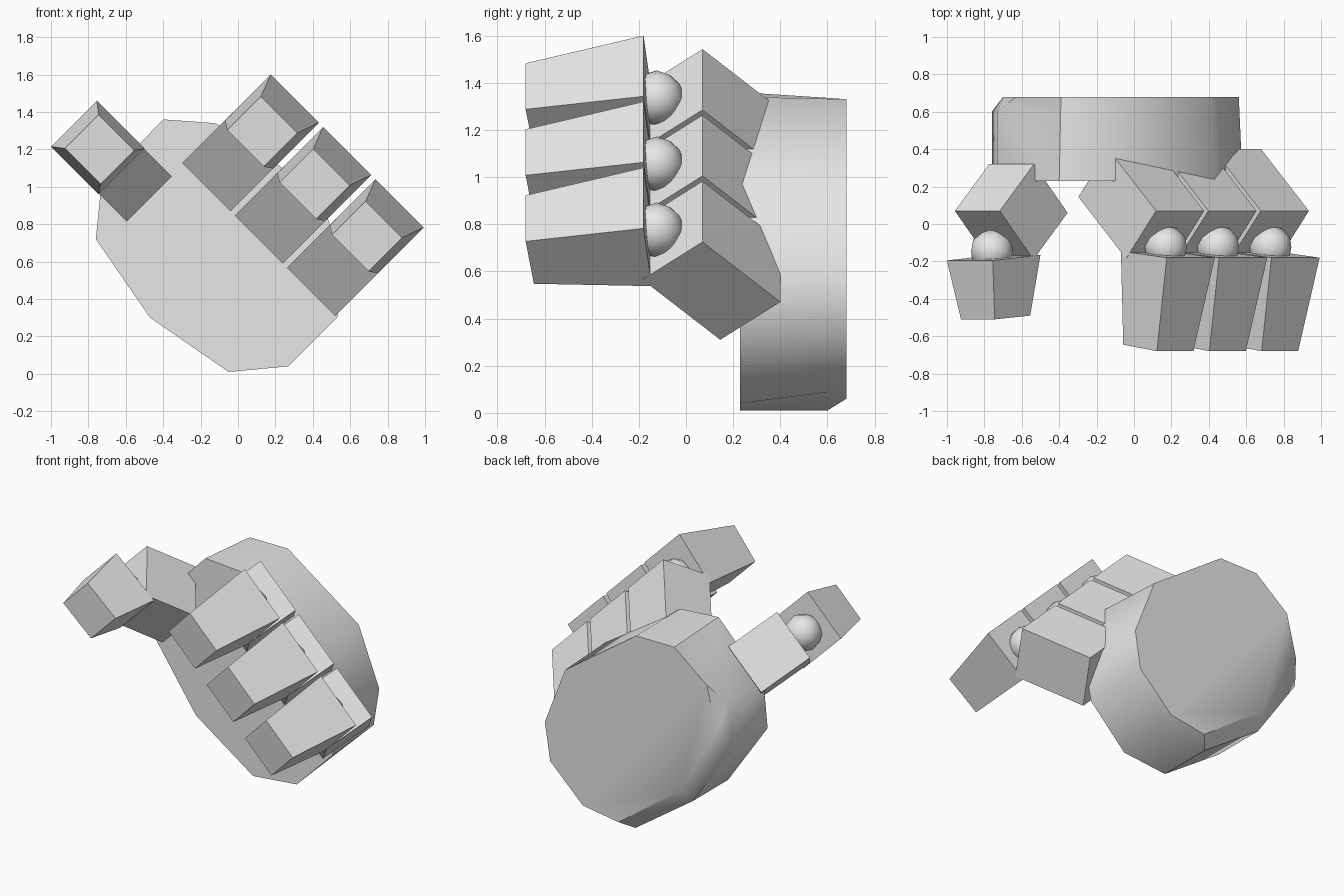
import bpy, bmesh, math
from mathutils import Matrix

cube = bpy.data.objects.get("Cube")
if cube:
    bpy.data.objects.remove(cube, do_unlink=True)

grey = bpy.data.materials.new("plain_grey")
grey.use_nodes = True
grey.diffuse_color = (0.8, 0.8, 0.8, 1)
grey.node_tree.nodes["Principled BSDF"].inputs["Base Color"].default_value = (0.8, 0.8, 0.8, 1)


def finish(name, bm, smooth_angle=None):
    bmesh.ops.recalc_face_normals(bm, faces=bm.faces)
    mesh = bpy.data.meshes.new(name)
    bm.to_mesh(mesh)
    bm.free()
    mesh.materials.append(grey)
    obj = bpy.data.objects.new(name, mesh)
    bpy.context.collection.objects.link(obj)
    if smooth_angle:
        bpy.ops.object.select_all(action='DESELECT')
        obj.select_set(True)
        bpy.context.view_layer.objects.active = obj
        bpy.ops.object.shade_smooth_by_angle(angle=math.radians(smooth_angle))
    return obj


def loft(name, rings, smooth_angle=None):
    """Skin a list of equal-sized rings and cap both ends."""
    bm = bmesh.new()
    loops = [[bm.verts.new(p) for p in ring] for ring in rings]
    n = len(loops[0])
    for low, high in zip(loops, loops[1:]):
        for i in range(n):
            j = (i + 1) % n
            bm.faces.new((low[i], low[j], high[j], high[i]))
    bm.faces.new(loops[0])
    bm.faces.new(loops[-1])
    return finish(name, bm, smooth_angle)


def diagonal(reach, across, y, side):
    """Finger space (outward reach, sideways) to world; side -1 mirrors in x."""
    return (side * (reach + across) / 2, y, (reach - across) / 2)


def digit(name, side, shift, across, base, back, front, ball):
    # Inner segment: a box profile swept sideways
    loft(name + "_inner_segment",
         [[diagonal(r + 0, b + shift, y, side) for r, y in base] for b in across])

    # Outer segment: tapering box; each end is (outer, inner) reach, y and sides
    def end(outer, inner, y_outer, y_inner, b0, b1):
        corners = ((outer, b0, y_outer), (outer, b1, y_outer),
                   (inner, b1, y_inner), (inner, b0, y_inner))
        return [diagonal(r, b + shift, y, side) for r, b, y in corners]
    loft(name + "_tip_segment", [end(*back), end(*front)])

    # Knuckle ball between the segments, pole turned to the back
    bm = bmesh.new()
    reach, b, y = ball
    place = Matrix.Translation(diagonal(reach, b + shift, y, side))
    bmesh.ops.create_icosphere(bm, subdivisions=2, radius=0.117,
                               matrix=place @ Matrix.Rotation(-math.pi / 2, 4, 'X'))
    finish(name + "_knuckle_ball", bm, 60)


# Palm: ten-sided drum, chamfered at the rear on its lower right side
front_ring = [(-.05, .01), (.27, .04), (.53, .30), (.58, .55), (.43, .97),
              (-.12, 1.34), (-.40, 1.36), (-.73, 1.02), (-.76, .72), (-.47, .30)]
back_ring = [(.02, .06), (.28, .10), (.52, .33), (.56, .58), (.41, .965),
             (-.11, 1.33), (-.39, 1.33), (-.63, 1.14), (-.70, .855), (-.44, .395)]
middle_ring = []
for (x, z), (bx, bz) in zip(front_ring, back_ring):
    t = 0 if x < -.04 and z < 1.1 else .8
    middle_ring.append((x + (bx - x) * t, z + (bz - z) * t))
loft("palm", [[(x, y, z) for x, z in ring] for ring, y in
              ((front_ring, .23), (middle_ring, .60), (back_ring, .68))], 42)

# Three fingers side by side
for i, label in enumerate(("upper", "middle", "lower")):
    digit(label + "_finger", 1, -.56 * (2 - i), (-.305, .21),
          base=[(.83, .145), (1.15, .40), (1.66, .07), (1.34, -.185)],
          back=(1.775, 1.285, -.18, -.145, -.305, .21),
          front=(1.605, 1.245, -.68, -.645, -.24, .15),
          ball=(1.505, -.045, -.125))

# Thumb on the opposite side
digit("thumb", -1, 0, (-.70, -.22),
      base=[(1.41, .06), (1.77, .32), (2.135, .07), (1.775, -.19)],
      back=(2.215, 1.705, -.195, -.165, -.705, -.215),
      front=(2.13, 1.75, -.51, -.49, -.64, -.28),
      ball=(1.97, -.45, -.145))
